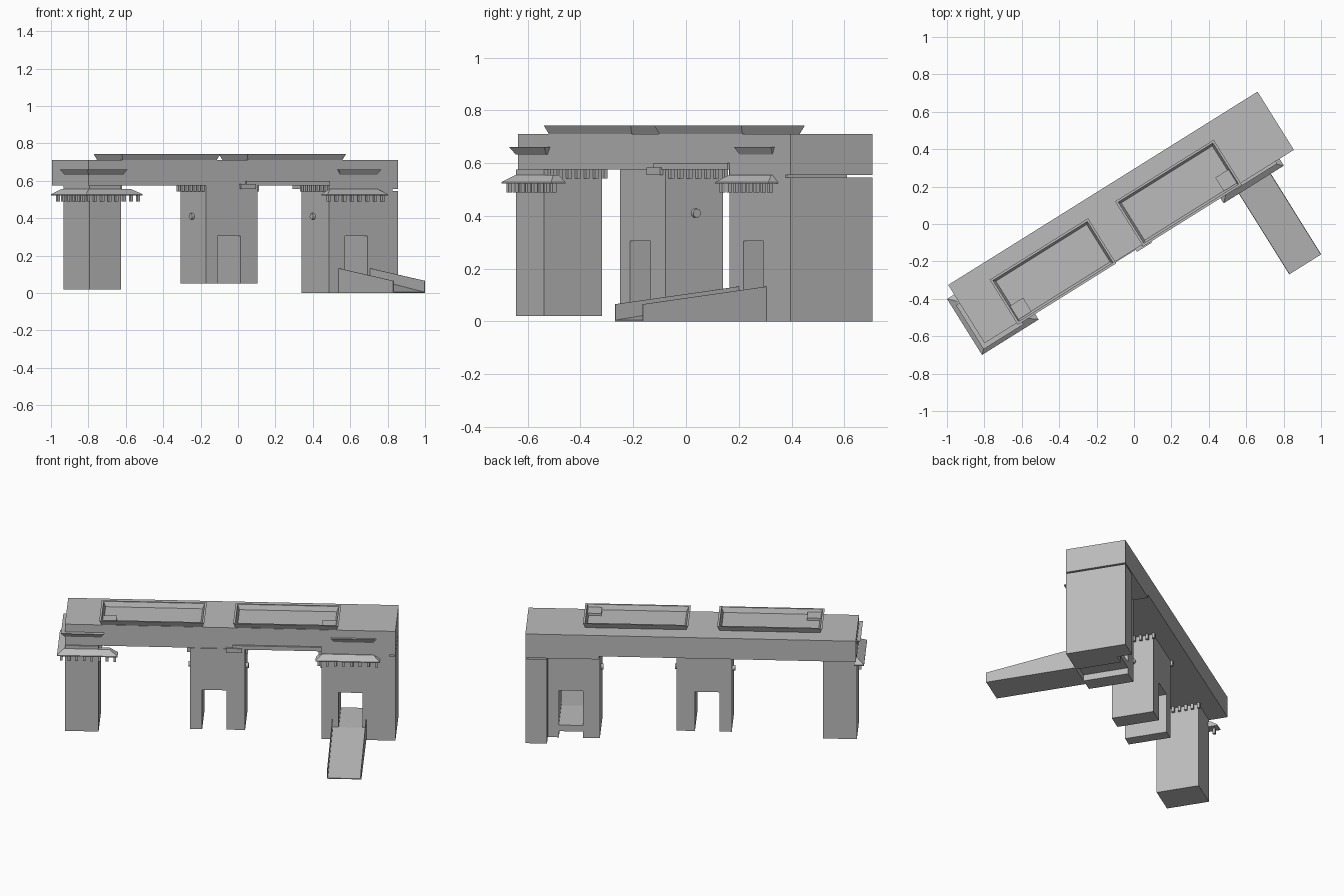
import bpy, bmesh
from math import radians, pi
from mathutils import Matrix, Vector

if "Cube" in bpy.data.objects:
    bpy.data.objects.remove(bpy.data.objects["Cube"])

# One concrete colour
concrete = bpy.data.materials.new("concrete_grey")
concrete.use_nodes = True
grey = (0.5, 0.5, 0.5, 1)
concrete.diffuse_color = grey
concrete.node_tree.nodes["Principled BSDF"].inputs["Base Color"].default_value = grey

# The building is laid out along its own length, then turned on the site
TURN = Matrix.Rotation(radians(32), 4, 'Z')
FRONT, BACK, LEFT, RIGHT = -0.117, 0.25, -1.015, 0.935


def finish(name, bm):
    bmesh.ops.recalc_face_normals(bm, faces=bm.faces)
    bm.transform(TURN)
    mesh = bpy.data.meshes.new(name)
    bm.to_mesh(mesh)
    bm.free()
    mesh.materials.append(concrete)
    obj = bpy.data.objects.new(name, mesh)
    bpy.context.collection.objects.link(obj)
    return obj


def add_loft(bm, rings):
    loops = [[bm.verts.new(p) for p in ring] for ring in rings]
    n = len(loops[0])
    for a, b in zip(loops, loops[1:]):
        for i in range(n):
            j = (i + 1) % n
            bm.faces.new((a[i], a[j], b[j], b[i]))
    bm.faces.new(loops[0][::-1])
    bm.faces.new(loops[-1])


def loft(name, rings):
    bm = bmesh.new()
    add_loft(bm, rings)
    return finish(name, bm)


def rect(x0, x1, y0, y1, z, inset=0):
    return [(x0 + inset, y0 + inset, z), (x1 - inset, y0 + inset, z),
            (x1 - inset, y1 - inset, z), (x0 + inset, y1 - inset, z)]


def box(name, x0, x1, y0, y1, z0, z1):
    return loft(name, [rect(x0, x1, y0, y1, z0), rect(x0, x1, y0, y1, z1)])


def flare(name, x0, x1, y0, y1, z0, z1, low, high):
    return loft(name, [rect(x0, x1, y0, y1, z0, low), rect(x0, x1, y0, y1, z1, high)])


def teeth(name, start, end, count, z0, z1, half=0.008):
    bm = bmesh.new()
    a, b = Vector(start), Vector(end)
    for i in range(count):
        p = a.lerp(b, i / (count - 1))
        r = (p.x - half, p.x + half, p.y - half, p.y + half)
        add_loft(bm, [rect(*r, z0), rect(*r, z1)])
    return finish(name, bm)


def doorway_tower(name, x0, x1, y0, y1, z0, z1, d0, d1, head):
    box(name + "_left_leg", x0, d0, y0, y1, z0, z1)
    box(name + "_right_leg", d1, x1, y0, y1, z0, z1)
    box(name + "_lintel", d0, d1, y0, y1, head, z1)


def porthole(name, x, y, z):
    bm = bmesh.new()
    bmesh.ops.create_cone(bm, cap_ends=True, segments=12, radius1=0.017, radius2=0.017,
                          depth=0.03, matrix=Matrix.Translation((x, y, z)) @ Matrix.Rotation(pi / 2, 4, 'Y'))
    return finish(name, bm)


# Upper storey
box("upper_hall", LEFT, RIGHT, FRONT, BACK, 0.575, 0.71)
box("right_hall_base", 0.5, RIGHT, FRONT, BACK, 0.555, 0.575)

# Towers
box("left_tower", LEFT, -0.816, -0.125, 0.135, 0.02, 0.575)
doorway_tower("middle_tower", -0.277, 0.048, -0.122, 0.135, 0.05, 0.575, -0.205, -0.06, 0.305)
doorway_tower("right_tower", 0.5, 0.9, FRONT, 0.158, 0.0, 0.555, 0.6, 0.742, 0.305)
box("right_tower_corner", 0.807, RIGHT, FRONT, BACK, 0.0, 0.546)
box("right_tower_floor", 0.6, 0.742, FRONT, 0.158, 0.04, 0.08)

# Entrance ramp with thin side walls
r0, r1, ramp_end = 0.561, 0.763, -0.668
loft("ramp", [[(x, FRONT, 0), (x, ramp_end, 0), (x, ramp_end, 0.005), (x, FRONT, 0.08)] for x in (r0, r1)])
for side, x in (("left", r0), ("right", r1 - 0.004)):
    loft("ramp_wall_" + side, [[(w, FRONT, 0), (w, ramp_end, 0), (w, ramp_end, 0.065), (w, FRONT, 0.132)]
                               for w in (x, x + 0.004)])

# Flared roof frames, each with a small hatch inside
for side, x0, x1, hatch in (("left", -0.812, -0.192, -0.798), ("right", -0.022, 0.6, 0.5)):
    f = (x0, x1, -0.128, 0.156)
    loft("roof_frame_" + side, [rect(*f, 0.705, 0.016), rect(*f, 0.742), rect(*f, 0.742, 0.012),
                                rect(*f, 0.713, 0.024)])
    box("roof_hatch_" + side, hatch, hatch + 0.086, -0.106, -0.02, 0.71, 0.728)

# Window awnings
flare("left_awning", -1.037, -0.785, -0.142, 0.136, 0.632, 0.66, 0.018, 0)
flare("right_awning", 0.555, 0.82, -0.132, -0.05, 0.632, 0.66, 0.015, 0)

# Sloped canopies below the hall
def canopy(name, low, high):
    loft(name, [rect(*low, 0.522), rect(*low, 0.528), rect(*high, 0.555)])

canopy("left_canopy_front", (-1.06, -0.703, -0.163, -0.1), (-1.02, -0.75, -0.125, -0.1))
canopy("left_canopy_side", (-1.06, -1.0, -0.163, 0.19), (-1.02, -1.0, -0.125, 0.15))
canopy("right_canopy", (0.465, 0.845, -0.16, -0.1), (0.505, 0.805, -0.122, -0.1))

# Hanging teeth
teeth("left_canopy_teeth", (-1.035, -0.143, 0), (-0.72, -0.143, 0), 8, 0.488, 0.524)
teeth("left_side_teeth", (-1.035, -0.09, 0), (-1.035, 0.16, 0), 6, 0.488, 0.524)
teeth("right_canopy_teeth", (0.485, -0.14, 0), (0.825, -0.14, 0), 8, 0.488, 0.524)
for name, x in (("left_tower", -0.806), ("middle_left", -0.286), ("middle_right", 0.057), ("right_tower", 0.49)):
    teeth(name + "_bracket_teeth", (x, -0.1, 0), (x, 0.14, 0), 7, 0.542, 0.576)

# Ledges between towers
box("front_ledge", -0.027, 0.5, -0.128, -0.1, 0.575, 0.6)
box("middle_ledge_block", -0.065, 0.03, -0.135, -0.1, 0.555, 0.583)

# Portholes on tower sides
porthole("middle_left_porthole", -0.277, 0.013, 0.41)
porthole("middle_right_porthole", 0.048, 0.01, 0.41)
porthole("right_tower_porthole", 0.5, 0.036, 0.41)
